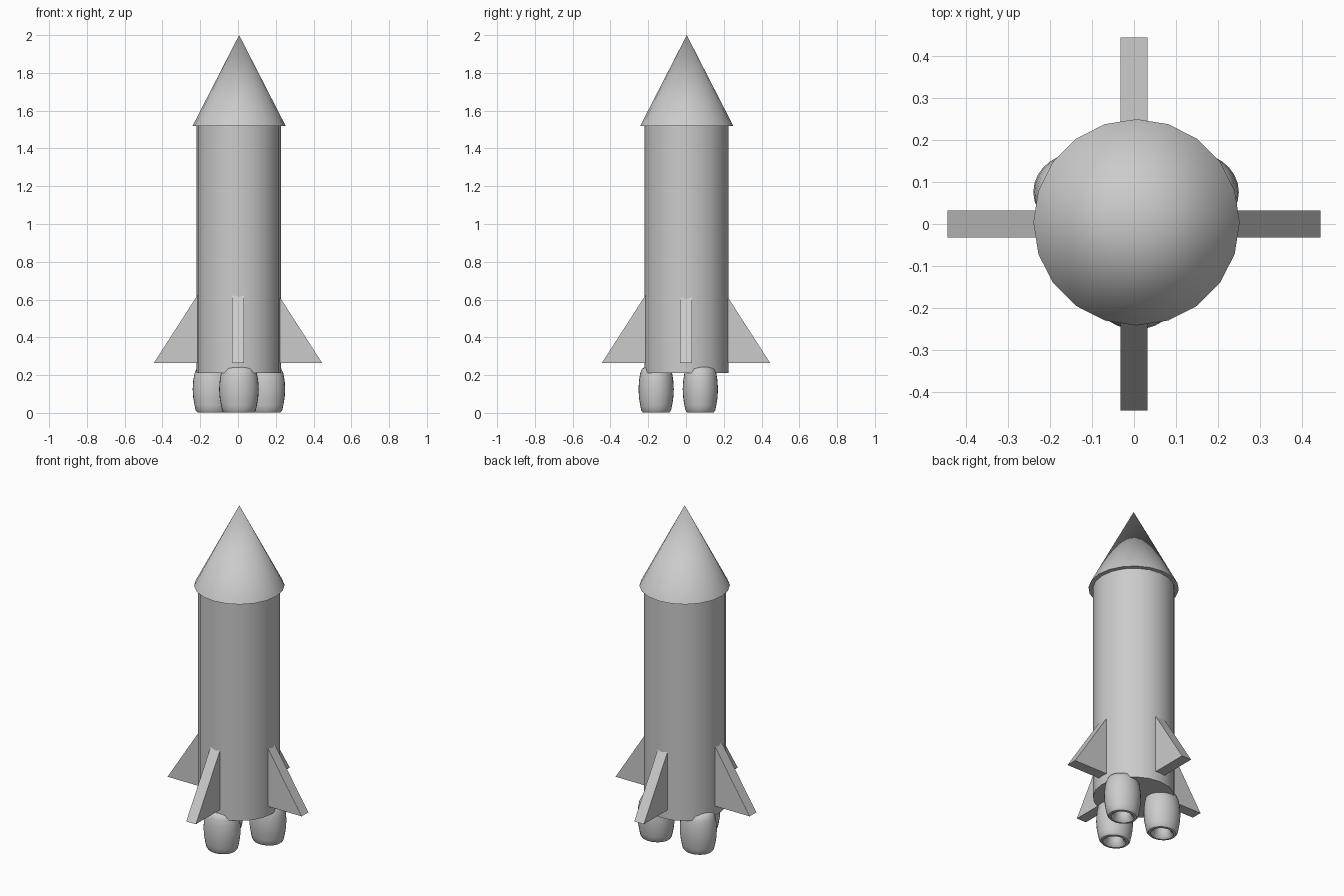
import bpy, bmesh, math

if "Cube" in bpy.data.objects:
    bpy.data.objects.remove(bpy.data.objects["Cube"])


def finish(name, bm, smooth=True, loc=(0, 0, 0)):
    bmesh.ops.recalc_face_normals(bm, faces=bm.faces)
    me = bpy.data.meshes.new(name)
    bm.to_mesh(me)
    bm.free()
    ob = bpy.data.objects.new(name, me)
    ob.location = loc
    bpy.context.collection.objects.link(ob)
    if smooth:
        bpy.ops.object.select_all(action='DESELECT')
        ob.select_set(True)
        bpy.context.view_layer.objects.active = ob
        bpy.ops.object.shade_smooth_by_angle(angle=math.radians(40))
    return ob


def cone(name, r1, r2, z0, z1, x, y):
    bm = bmesh.new()
    bmesh.ops.create_cone(bm, cap_ends=True, segments=20,
                          radius1=r1, radius2=r2, depth=z1 - z0)
    return finish(name, bm, loc=(x, y, (z0 + z1) / 2))


# Hull and nose cone
cone("body", 0.223, 0.223, 0.21, 1.53, 0.004, 0.003)
cone("nose_cone", 0.246, 0.0, 1.52, 2.0, 0.006, 0.004)

# Four triangular fins
FIN = [(0.445, 0.265), (0.17, 0.265), (0.17, 0.692)]
for i, side in enumerate(("right", "back", "left", "front")):
    bm = bmesh.new()
    face = bm.faces.new([bm.verts.new((x, -0.032, z)) for x, z in FIN])
    ext = bmesh.ops.extrude_face_region(bm, geom=[face])
    new = [v for v in ext["geom"] if isinstance(v, bmesh.types.BMVert)]
    bmesh.ops.translate(bm, verts=new, vec=(0, 0.064, 0))
    fin = finish("fin_" + side, bm, smooth=False)
    fin.rotation_euler.z = i * math.pi / 2

# Three barrel-shaped engines with a hollow exhaust, slightly wider in x
PROFILE = [(0, 0.11), (0.025, 0.105), (0.039, 0.08), (0.043, 0.04), (0.052, 0.012),
           (0.066, 0.001), (0.080, 0.003), (0.089, 0.014), (0.095, 0.04),
           (0.102, 0.08), (0.105, 0.125), (0.102, 0.17), (0.095, 0.21),
           (0.084, 0.234), (0.064, 0.244), (0, 0.246)]
for side, x, y in (("front", 0.005, -0.158), ("left", -0.135, 0.076), ("right", 0.145, 0.076)):
    bm = bmesh.new()
    verts = [bm.verts.new((r, 0, z)) for r, z in PROFILE]
    edges = [bm.edges.new(p) for p in zip(verts, verts[1:])]
    bmesh.ops.spin(bm, geom=verts + edges, cent=(0, 0, 0), axis=(0, 0, 1),
                   angle=2 * math.pi, steps=28, use_merge=True)
    bmesh.ops.remove_doubles(bm, verts=bm.verts, dist=1e-5)
    bmesh.ops.scale(bm, verts=bm.verts, vec=(1, 0.89, 1))
    finish("engine_" + side, bm, loc=(x, y, 0))
